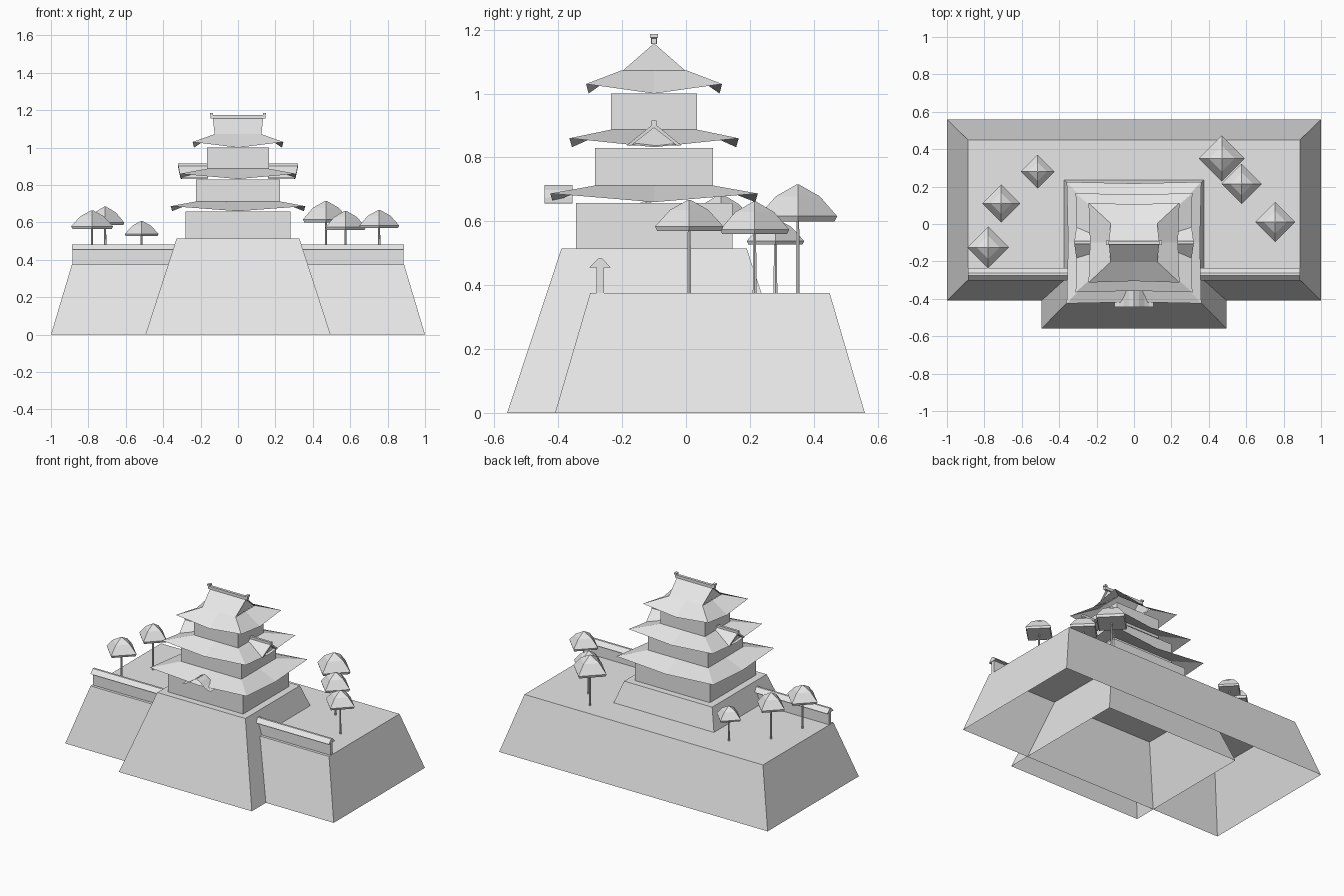
import bpy, bmesh, math

cube = bpy.data.objects.get("Cube")
if cube:
    bpy.data.objects.remove(cube, do_unlink=True)

grey = bpy.data.materials.new("light_grey")
grey.use_nodes = True
grey.diffuse_color = (0.8, 0.8, 0.8, 1)
grey.node_tree.nodes["Principled BSDF"].inputs["Base Color"].default_value = (0.8, 0.8, 0.8, 1)

CY = -0.10       # tower centre in y
GROUND = 0.375   # terrace height


def make(name, verts, faces, flip=True):
    mesh = bpy.data.meshes.new(name)
    mesh.from_pydata(verts, [], faces)
    bm = bmesh.new()
    bm.from_mesh(mesh)
    if flip:
        bmesh.ops.recalc_face_normals(bm, faces=bm.faces)
    bm.to_mesh(mesh)
    bm.free()
    mesh.materials.append(grey)
    obj = bpy.data.objects.new(name, mesh)
    bpy.context.scene.collection.objects.link(obj)
    return obj


def rect(hx, hy, z, cx=0, cy=CY):
    return [(cx + sx * hx, cy + sy * hy, z) for sx, sy in ((-1, -1), (1, -1), (1, 1), (-1, 1))]


def loft(name, rings, bottom=True, top=True):
    """Join equal rings of points into a skin, with optional end caps."""
    n = len(rings[0])
    verts = [p for ring in rings for p in ring]
    faces = [(r * n + i, r * n + (i + 1) % n, (r + 1) * n + (i + 1) % n, (r + 1) * n + i)
             for r in range(len(rings) - 1) for i in range(n)]
    if bottom:
        faces.append(tuple(range(n))[::-1])
    if top:
        faces.append(tuple(range(len(verts) - n, len(verts))))
    return make(name, verts, faces, bottom or top)


def box(name, x, y, z):
    corners = [[(x[0], y[0], h), (x[1], y[0], h), (x[1], y[1], h), (x[0], y[1], h)] for h in z]
    return loft(name, corners)


def eave(hx, hy, z_mid, z_tip, inset=0.008):
    """Eight-point eave line that sags between raised corners."""
    c = rect(hx, hy, z_tip)
    mids = [(0, CY - hy + inset, z_mid), (hx - inset, CY, z_mid),
            (0, CY + hy - inset, z_mid), (-hx + inset, CY, z_mid)]
    return [p for pair in zip(c, mids) for p in pair]


def inner(hx, hy, z):
    return eave(hx, hy, z, z, 0)


# Sloped stone bases, open underneath
loft("terrace_base", [rect(1, 0.485, 0, 0, 0.075), rect(0.888, 0.375, GROUND, 0, 0.075)], bottom=False)
loft("tower_base", [rect(0.495, 0.46, 0), rect(0.328, 0.29, 0.515)], bottom=False)

# Storeys
for name, hx, hy, z0, z1 in (("lower_storey", 0.28, 0.245, 0.515, 0.657),
                             ("middle_storey", 0.225, 0.185, 0.69, 0.83),
                             ("upper_storey", 0.165, 0.135, 0.87, 1.0)):
    box(name, (-hx, hx), (CY - hy, CY + hy), (z0, z1))

# Skirt roofs with raised corners
loft("lower_roof", [eave(0.36, 0.325, 0.66, 0.687), inner(0.225, 0.185, 0.712)], False, False)
loft("middle_roof", [eave(0.312, 0.265, 0.832, 0.86), inner(0.165, 0.135, 0.887)], False, False)
loft("top_roof_skirt", [eave(0.243, 0.213, 1.0, 1.03), inner(0.125, 0.103, 1.072)], False, False)

# Top gable: two slopes overhanging at the ridge, closed by end walls
G, H = 0.125, 0.135
make("top_gable_roof", [(-G, CY - 0.103, 1.072), (G, CY - 0.103, 1.072), (H, CY, 1.16),
                        (-H, CY, 1.16), (-G, CY + 0.103, 1.072), (G, CY + 0.103, 1.072)],
     [(0, 1, 2, 3), (3, 2, 5, 4)], False)
for side, label in ((-1, "right"), (1, "left")):
    x = side * 0.12
    make(label + "_top_gable_wall", [(x, CY - 0.1, 1.07), (x, CY + 0.1, 1.07), (x, CY, 1.157)],
         [(0, 1, 2) if side > 0 else (0, 2, 1)], False)
    # Ridge end ornament
    cx = side * 0.142
    loft(label + "_ridge_ornament", [rect(0.006, 0.008, 1.155, cx), rect(0.006, 0.008, 1.173, cx),
                                     rect(0.009, 0.012, 1.175, cx), rect(0.009, 0.012, 1.186, cx)])
box("top_ridge_beam", (-0.14, 0.14), (CY - 0.009, CY + 0.009), (1.155, 1.174))

# Side dormers on the middle roof
for s, label in ((-1, "right"), (1, "left")):
    profile = [(-0.085, 0.838), (0, 0.907), (0.085, 0.838), (0.073, 0.836), (0, 0.893), (-0.073, 0.836)]
    rings = [[(s * (x + 0.012 * (abs(y) < 0.01) * (x > 0.2)), CY + y, z) for y, z in profile]
             for x in (0.16, 0.308)]
    loft(label + "_dormer_roof", rings)
    wall = [(-0.072, 0.838), (0.072, 0.838), (0, 0.895)]
    loft(label + "_dormer_wall", [[(s * x, CY + y, z) for y, z in wall] for x in (0.16, 0.29)])
    box(label + "_dormer_ridge", sorted((s * 0.16, s * 0.322)), (CY - 0.008, CY + 0.008), (0.9, 0.916))

# Curved front dormer on the lower roof
half = [(0.105, 0.655), (0.08, 0.661), (0.055, 0.675), (0.028, 0.698), (0, 0.713)]
curve = [(-x, z) for x, z in half] + half[-2::-1]
verts = [(x, y, z) for y in (-0.443, -0.355) for x, z in curve]
n = len(curve)
make("front_dormer_roof", verts, [(i, i + 1, i + 1 + n, i + n) for i in range(n - 1)], False)

# Front terrace walls with small pitched roofs
for s, label in ((-1, "right"), (1, "left")):
    box(label + "_terrace_wall", sorted((s * 0.34, s * 0.885)), (-0.281, -0.257), (GROUND, 0.458))
    cap = [(-0.302, 0.456), (-0.236, 0.456), (-0.262, 0.483), (-0.276, 0.483)]
    loft(label + "_wall_roof", [[(s * x, y, z) for y, z in cap] for x in (0.34, 0.888)])

# Trees: x, y, canopy radius, canopy bottom, canopy top
trees = [(-0.78, -0.125, 0.112, 0.565, 0.665), (-0.71, 0.11, 0.102, 0.585, 0.685),
         (-0.515, 0.28, 0.09, 0.527, 0.608), (0.47, 0.35, 0.123, 0.6, 0.715),
         (0.575, 0.215, 0.108, 0.56, 0.662), (0.755, 0.01, 0.107, 0.57, 0.667)]
for k, (x, y, r, z0, z1) in enumerate(trees, 1):
    def ring(radius, z, sides=4):
        return [(x + radius * math.cos(a), y + radius * math.sin(a), z)
                for a in (math.tau * i / sides for i in range(sides))]
    h = z1 - z0
    loft(f"tree_{k}_canopy", [ring(0.94 * r, z0), ring(r, z0 + 0.14 * h),
                              ring(0.56 * r, z0 + 0.68 * h), ring(0.004, z1)])
    loft(f"tree_{k}_trunk", [ring(0.007, GROUND, 6), ring(0.005, z0 + 0.02, 6)])
